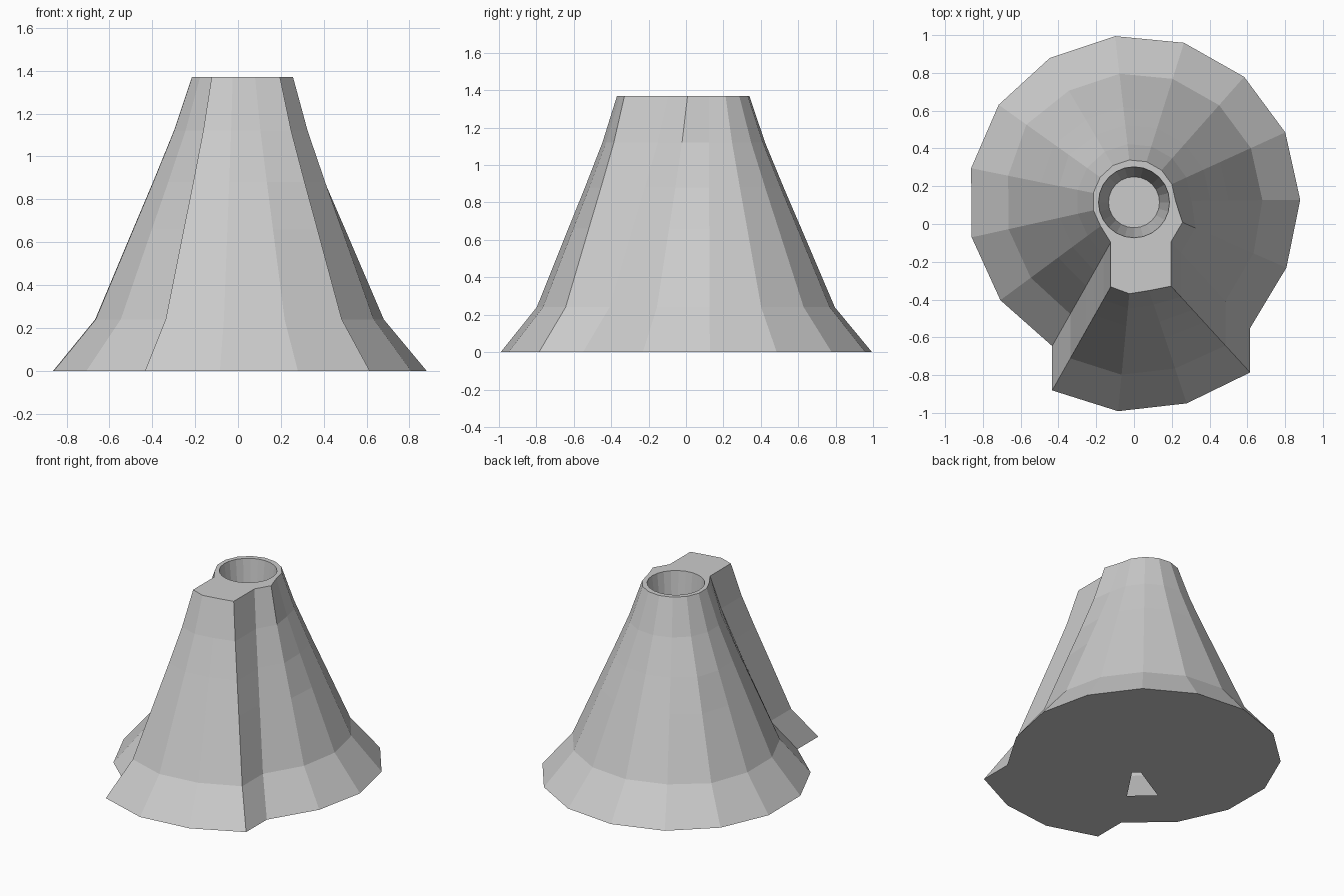
import bpy, bmesh
from math import radians, cos, sin, pi

if "Cube" in bpy.data.objects:
    bpy.data.objects.remove(bpy.data.objects["Cube"])

CY = 0.12           # cone axis offset towards the back
SHIFT = -0.235      # how far the front slab is pushed forward
RINGS = [(0.88, 0.0), (0.68, 0.24), (0.50, 0.66), (0.405, 0.88), (0.305, 1.12), (0.22, 1.37)]
BULGE = {0: 0.07, 1: 0.06, 12: 0.03, 13: 0.035, 14: 0.03}   # columns that lean outwards at the top


def column_point(k, r, z, shift=0.0):
    """Point on one of the 15 columns of the cone, 24 degrees apart."""
    a = radians(-47.5 + 24 * (k % 15))
    t = z / 1.37
    r += BULGE.get(k % 15, 0) * t
    if k == 0 or k == 15:
        r += 0.03 * (1 - t)
    if k == 8 and 0.1 < z < 1.0:
        r += 0.02
    return (r * cos(a), CY + r * sin(a) + shift, z)


def outline(r, z):
    """Back arc, then the front slab moved forward."""
    back = [column_point(k, r, z) for k in range(13)]
    front = [column_point(k, r, z, SHIFT) for k in range(12, 16)]
    return back + front


bm = bmesh.new()


def add_ring(points):
    return [bm.verts.new(p) for p in points]


def bridge(a, b, skip=()):
    n = len(a)
    for i in range(n):
        if i not in skip:
            bm.faces.new((a[i], a[(i + 1) % n], b[(i + 1) % n], b[i]))


# Slopes
rings = [add_ring(outline(r, z)) for r, z in RINGS]
for lower, upper in zip(rings, rings[1:]):
    bridge(lower, upper)

# Underside with one missing panel
base = outline(*RINGS[0])
mid = add_ring([(x * 0.55, y * 0.55, 0) for x, y, z in base])
inner = add_ring([(x * 0.16, y * 0.16, 0) for x, y, z in base])
bridge(mid, rings[0])
bridge(inner, mid, skip=(11,))
bm.faces.new(inner[::-1])

# Crater walls and floor
SIDES = 24


def circle(r, z):
    return add_ring([(r * cos(2 * pi * i / SIDES), 0.115 + r * sin(2 * pi * i / SIDES), z)
                     for i in range(SIDES)])


lip, floor = circle(0.188, 1.37), circle(0.135, 0.9)
bridge(lip, floor)
bm.faces.new(floor)

# Flat rim between the outline and the crater
edges = []
for loop in (rings[-1], lip):
    for i, v in enumerate(loop):
        w = loop[(i + 1) % len(loop)]
        edges.append(bm.edges.get((v, w)) or bm.edges.new((v, w)))
bmesh.ops.triangle_fill(bm, edges=edges, use_beauty=True, normal=(0, 0, 1))

bmesh.ops.recalc_face_normals(bm, faces=bm.faces)
mesh = bpy.data.meshes.new("volcano_cone")
bm.to_mesh(mesh)
bm.free()
bpy.context.collection.objects.link(bpy.data.objects.new("volcano_cone", mesh))
